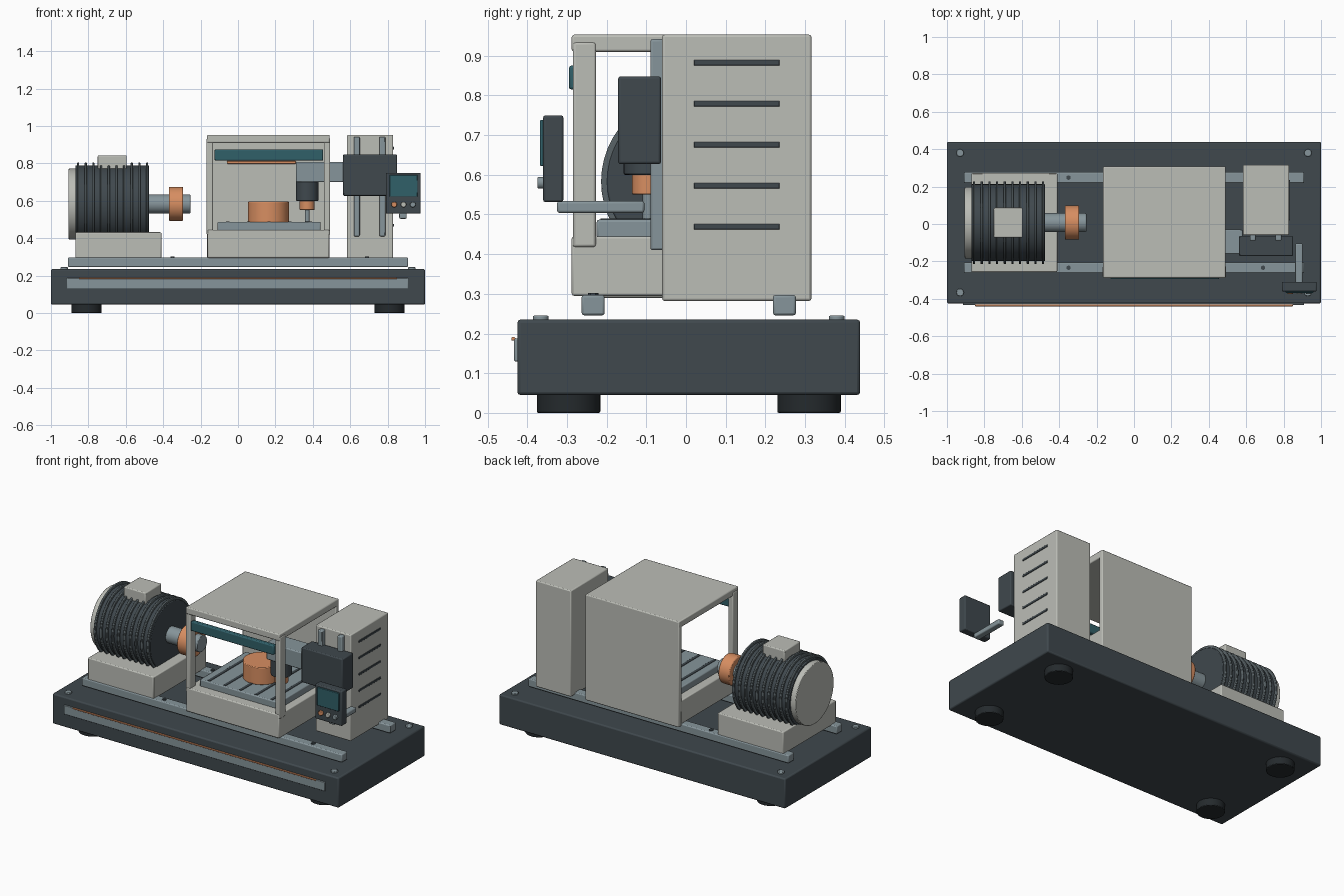
import bpy, bmesh
from math import pi
from mathutils import Matrix

if "Cube" in bpy.data.objects:
    bpy.data.objects.remove(bpy.data.objects["Cube"])

C = 0.007  # y centre of the machine bed


def mat(name, r, g, b):
    m = bpy.data.materials.new(name)
    m.diffuse_color = (r, g, b, 1)
    m.use_nodes = True
    m.node_tree.nodes["Principled BSDF"].inputs["Base Color"].default_value = m.diffuse_color
    return m


LIGHT = mat("light_paint", 0.50, 0.51, 0.47)
DARK = mat("dark_paint", 0.05, 0.065, 0.075)
STEEL = mat("steel", 0.24, 0.30, 0.325)
FIN = mat("fin_grey", 0.10, 0.125, 0.135)
COPPER = mat("copper", 0.68, 0.27, 0.12)
TEAL = mat("teal_glass", 0.03, 0.115, 0.14)
RUBBER = mat("rubber", 0.018, 0.023, 0.026)


def finish(bm, name, material, bevel, segs=2):
    me = bpy.data.meshes.new(name)
    bm.to_mesh(me)
    bm.free()
    ob = bpy.data.objects.new(name, me)
    bpy.context.collection.objects.link(ob)
    me.materials.append(material)
    if bevel:
        b = ob.modifiers.new("bevel", 'BEVEL')
        b.width, b.segments, b.limit_method = bevel, segs, 'ANGLE'
        b.angle_limit = 0.7
    bpy.ops.object.select_all(action='DESELECT')
    bpy.context.view_layer.objects.active = ob
    ob.select_set(True)
    bpy.ops.object.shade_smooth_by_angle(angle=0.6)
    return ob


def box(name, x, y, z, material, bevel=0.006):
    """Box from (min, max) ranges on each axis."""
    bm = bmesh.new()
    bmesh.ops.create_cube(bm, size=1)
    for v in bm.verts:
        v.co = [(a + b) / 2 + c * (b - a) for (a, b), c in zip((x, y, z), v.co)]
    return finish(bm, name, material, bevel)


def cyl(name, axis, lo, hi, u, v, r, material, bevel=0.004, n=48):
    """Cylinder along an axis from lo to hi; u, v are the other two coordinates."""
    mid = (lo + hi) / 2
    pos = {'x': (mid, u, v), 'y': (u, mid, v), 'z': (u, v, mid)}[axis]
    rot = {'x': Matrix.Rotation(pi / 2, 4, 'Y'), 'y': Matrix.Rotation(pi / 2, 4, 'X'),
           'z': Matrix.Identity(4)}[axis]
    bm = bmesh.new()
    bmesh.ops.create_cone(bm, cap_ends=True, segments=n, radius1=r, radius2=r,
                          depth=hi - lo, matrix=Matrix.Translation(pos) @ rot)
    return finish(bm, name, material, bevel)


# Machine bed with feet, corner bolts and front trim
box("bed", (-1, 1), (-0.425, 0.439), (0.045, 0.235), DARK, 0.008)
for sx in (-1, 1):
    for sy in (-1, 1):
        cyl("foot", 'z', 0, 0.05, sx * 0.81, C + sy * 0.303, 0.08, RUBBER)
        cyl("corner_bolt", 'z', 0.23, 0.245, sx * 0.93, C + sy * 0.373, 0.02, STEEL, 0.003, 24)
box("front_trim", (-0.915, 0.91), (-0.433, -0.42), (0.13, 0.187), STEEL, 0.003)
box("trim_strip", (-0.85, 0.85), (-0.44, -0.43), (0.182, 0.191), COPPER, 0.003)

# Long rails with recessed bolts
for sy in (-1, 1):
    y = C + sy * 0.241
    box("long_rail", (-0.91, 0.91), (y - 0.029, y + 0.029), (0.246, 0.297), STEEL)
    for x in (-0.35, 0.17, 0.69):
        cyl("rail_bolt", 'z', 0.29, 0.302, x, y, 0.013, DARK, 0, 6)

# Motor: plinth, finned body, end cap, terminal box, shaft and coupling
MZ = 0.583
box("motor_plinth", (-0.87, -0.41), (-0.257, 0.272), (0.29, 0.432), LIGHT)
cyl("motor_body", 'x', -0.87, -0.475, C, MZ, 0.206, DARK)
for i in range(10):
    x = -0.855 + i * 0.041
    cyl("cooling_fin", 'x', x - 0.006, x + 0.006, C, MZ, 0.221, FIN, 0.003)
cyl("motor_cap", 'x', -0.905, -0.865, C, MZ, 0.191, LIGHT)
box("terminal_box", (-0.75, -0.595), (C - 0.08, C + 0.08), (0.76, 0.843), LIGHT)
cyl("shaft", 'x', -0.48, -0.255, C, MZ, 0.051, STEEL)
cyl("coupling", 'x', -0.37, -0.293, C, MZ, 0.091, COPPER, 0.006)

# Enclosure: plinth, back panel, roof, front posts and header bar
box("enclosure_plinth", (-0.162, 0.488), (-0.288, 0.29), (0.295, 0.445), LIGHT)
box("back_panel", (-0.165, 0.49), (0.278, 0.308), (0.285, 0.945), LIGHT)
box("roof", (-0.165, 0.49), (-0.288, 0.308), (0.91, 0.953), LIGHT)
for x in (-0.168, 0.459):
    box("front_post", (x, x + 0.034), (-0.285, -0.227), (0.418, 0.934), LIGHT)
box("header_bar", (-0.125, 0.455), (-0.295, -0.265), (0.815, 0.875), TEAL)
box("panel_strip", (-0.06, 0.31), (0.265, 0.282), (0.798, 0.812), COPPER, 0.003)

# Slotted table and workpiece
box("table", (-0.11, 0.442), (-0.225, 0.235), (0.44, 0.487), STEEL)
for i in range(5):
    x = 0.166 + (i - 2) * 0.11
    box("table_slot", (x - 0.009, x + 0.009), (-0.215, 0.225), (0.48, 0.49), DARK, 0.001)
cyl("workpiece", 'z', 0.485, 0.595, 0.163, C, 0.11, COPPER)

# Column with guide rods and side louvres
box("column", (0.583, 0.83), (-0.06, 0.316), (0.282, 0.953), LIGHT)
for x in (0.635, 0.772):
    box("guide_rod", (x - 0.016, x + 0.016), (-0.09, -0.055), (0.41, 0.942), STEEL)
for i in range(5):
    z = 0.469 + i * 0.1033
    box("louvre", (0.82, 0.834), (0.02, 0.236), (z - 0.007, z + 0.007), DARK, 0.002)

# Head, arm and spindle
box("head", (0.562, 0.85), (-0.171, -0.063), (0.627, 0.848), DARK)
box("spindle_arm", (0.31, 0.58), (-0.16, -0.03), (0.70, 0.808), STEEL)
cyl("spindle", 'z', 0.60, 0.705, 0.37, -0.096, 0.061, DARK)
cyl("tool_collar", 'z', 0.55, 0.605, 0.37, -0.096, 0.04, COPPER)
cyl("tool", 'z', 0.487, 0.555, 0.37, -0.096, 0.013, STEEL, 0.002, 24)

# Control panel on its arm
box("panel_arm", (0.862, 0.902), (-0.325, -0.105), (0.504, 0.534), STEEL)
box("control_panel", (0.79, 0.977), (-0.36, -0.309), (0.531, 0.75), DARK)
box("screen", (0.81, 0.96), (-0.368, -0.355), (0.622, 0.738), TEAL, 0.003)
for x, m in ((0.835, COPPER), (0.885, LIGHT), (0.935, STEEL)):
    cyl("button", 'y', -0.374, -0.355, x, 0.58, 0.015, m, 0.003, 24)
